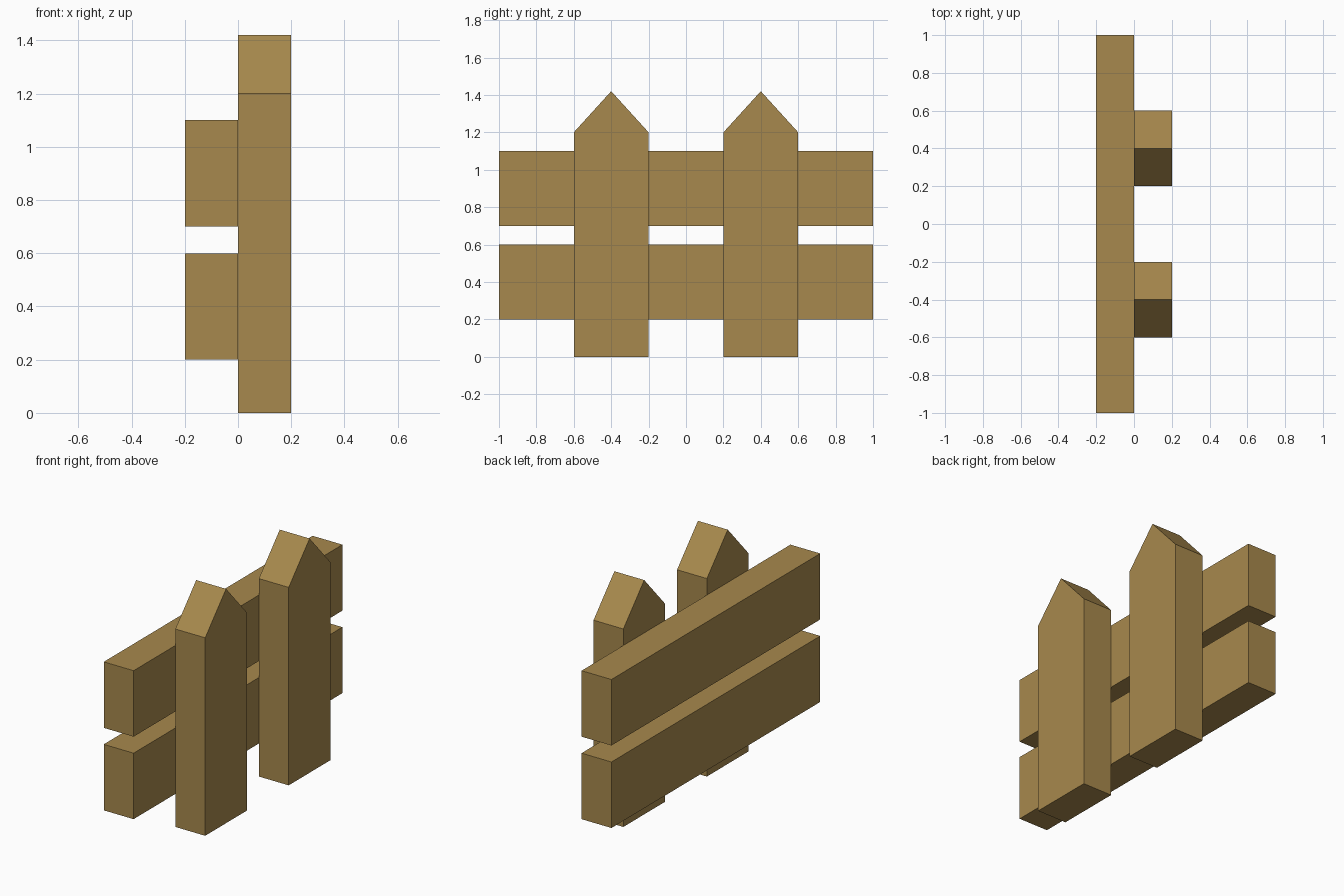
import bpy

if "Cube" in bpy.data.objects:
    bpy.data.objects.remove(bpy.data.objects["Cube"])

wood = bpy.data.materials.new("tan wood")
wood.diffuse_color = (0.39, 0.25, 0.074, 1.0)
wood.use_nodes = True
wood.node_tree.nodes["Principled BSDF"].inputs["Base Color"].default_value = wood.diffuse_color


def prism(name, profile, x0, x1):
    """Extrude a (y, z) outline, anticlockwise seen from +x, between x0 and x1."""
    n = len(profile)
    verts = [(x, y, z) for x in (x0, x1) for y, z in profile]
    faces = [tuple(reversed(range(n))), tuple(range(n, 2 * n))]
    faces += [(i, (i + 1) % n, n + (i + 1) % n, n + i) for i in range(n)]
    mesh = bpy.data.meshes.new(name)
    mesh.from_pydata(verts, [], faces)
    mesh.materials.append(wood)
    obj = bpy.data.objects.new(name, mesh)
    bpy.context.collection.objects.link(obj)
    return obj


# Horizontal rails
for name, z in (("lower_rail", 0.2), ("upper_rail", 0.7)):
    prism(name, [(-1, z), (1, z), (1, z + 0.4), (-1, z + 0.4)], -0.2, 0.0)

# Pointed upright pickets
for name, y in (("front_picket", -0.4), ("back_picket", 0.4)):
    prism(name, [(y - 0.2, 0), (y + 0.2, 0), (y + 0.2, 1.2),
                 (y, 1.42), (y - 0.2, 1.2)], 0.0, 0.2)
